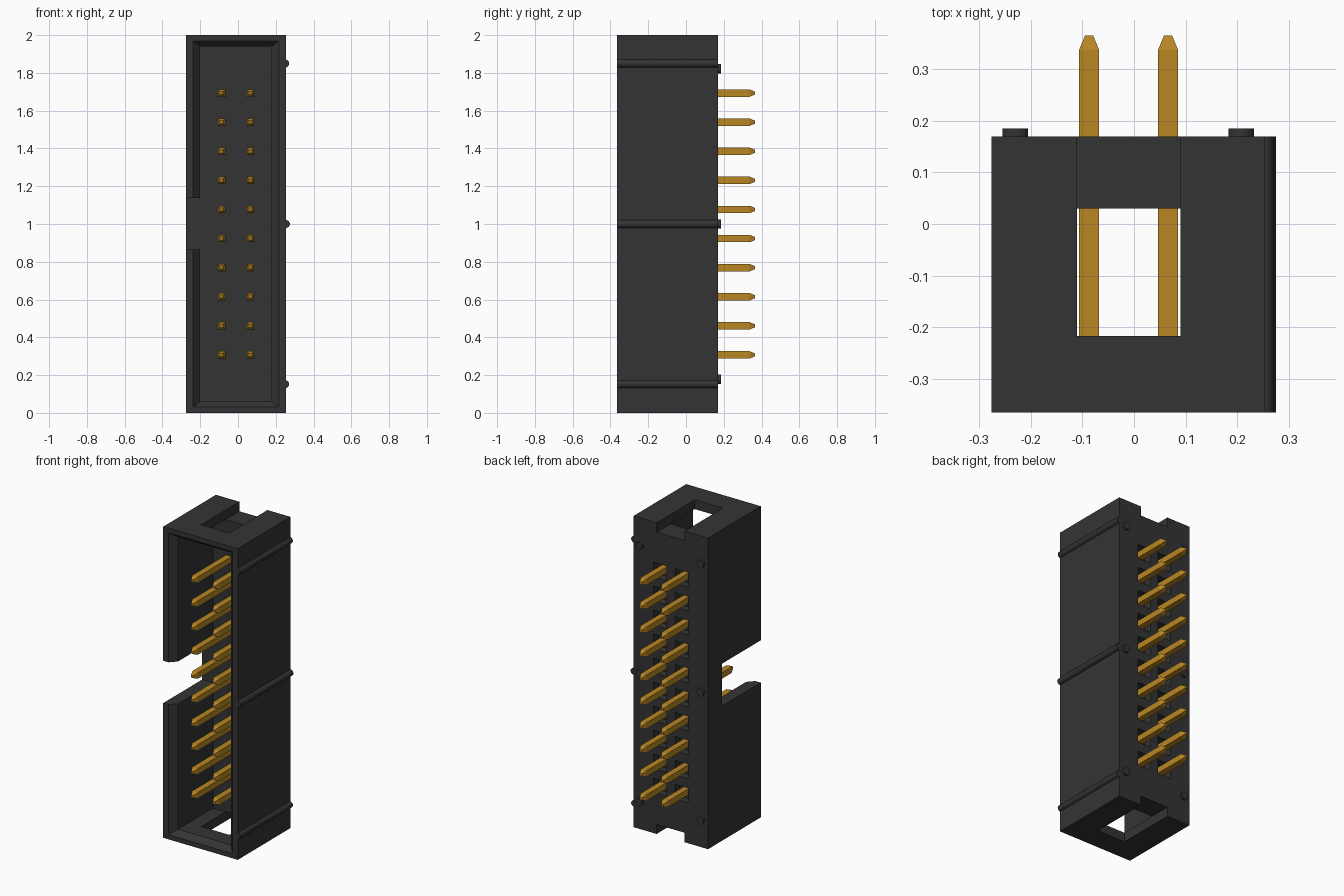
import bpy, bmesh, math
from mathutils import Matrix

if "Cube" in bpy.data.objects:
    bpy.data.objects.remove(bpy.data.objects["Cube"], do_unlink=True)


def material(name, rgb, rough):
    m = bpy.data.materials.new(name)
    m.use_nodes = True
    m.diffuse_color = (*rgb, 1)
    bsdf = m.node_tree.nodes["Principled BSDF"]
    bsdf.inputs["Base Color"].default_value = (*rgb, 1)
    bsdf.inputs["Roughness"].default_value = rough
    return m


BLACK = material("black plastic", (0.034, 0.034, 0.034), 0.6)
GOLD = material("gold metal", (0.48, 0.24, 0.017), 0.5)


def finish(name, bm, mat):
    bmesh.ops.recalc_face_normals(bm, faces=bm.faces)
    mesh = bpy.data.meshes.new(name)
    bm.to_mesh(mesh)
    bm.free()
    mesh.materials.append(mat)
    ob = bpy.data.objects.new(name, mesh)
    bpy.context.collection.objects.link(ob)
    return ob


def loft(bm, rings):
    """Join rectangles (y, x0, x1, z0, z1) along y into a closed solid."""
    loops = [[bm.verts.new(p) for p in ((x0, y, z0), (x1, y, z0), (x1, y, z1), (x0, y, z1))]
             for y, x0, x1, z0, z1 in rings]
    bm.faces.new(loops[0])
    bm.faces.new(loops[-1])
    for a, b in zip(loops, loops[1:]):
        for i in range(4):
            j = (i + 1) % 4
            bm.faces.new((a[i], a[j], b[j], b[i]))


def box(bm, x0, x1, y0, y1, z0, z1):
    loft(bm, [(y0, x0, x1, z0, z1), (y1, x0, x1, z0, z1)])


def cut(target, bm):
    """Subtract a bmesh solid from the target."""
    cutter = finish("cutter", bm, BLACK)
    cutter.hide_render = True
    mod = target.modifiers.new("cut", "BOOLEAN")
    mod.operation = "DIFFERENCE"
    mod.solver = "EXACT"
    mod.object = cutter
    bpy.context.view_layer.objects.active = target
    bpy.ops.object.modifier_apply(modifier=mod.name)
    bpy.data.objects.remove(cutter, do_unlink=True)


def rod(name, x, z, y0, y1, radius):
    """Cylinder lying along y."""
    bm = bmesh.new()
    bmesh.ops.create_cone(bm, cap_ends=True, segments=24, radius1=radius, radius2=radius,
                          depth=y1 - y0,
                          matrix=Matrix.Translation((x, (y0 + y1) / 2, z))
                          @ Matrix.Rotation(math.pi / 2, 4, "X"))
    ob = finish(name, bm, BLACK)
    bpy.ops.object.select_all(action="DESELECT")
    ob.select_set(True)
    bpy.context.view_layer.objects.active = ob
    bpy.ops.object.shade_smooth_by_angle(angle=math.radians(35))
    return ob


FRONT, BACK, FLOOR = -0.365, 0.17, 0.03
LEFT, RIGHT = -0.276, 0.254
COLUMNS = (-0.087, 0.066)
ROWS = [1.0 + (i - 4.5) * 0.154 for i in range(10)]

# Shroud: solid block
bm = bmesh.new()
box(bm, LEFT, RIGHT, FRONT, BACK, 0, 2)
housing = finish("housing", bm, BLACK)

# Cavity with a bevelled mouth
bm = bmesh.new()
loft(bm, [(FRONT - 0.04, -0.276, 0.254, -0.01, 2.01),
          (FRONT, -0.238, 0.216, 0.03, 1.97),
          (FRONT + 0.04, -0.2, 0.178, 0.06, 1.94),
          (FLOOR, -0.2, 0.178, 0.06, 1.94)])
cut(housing, bm)

# Windows in both end walls, running out through the back as notches
for z0, z1 in ((1.939, 2.1), (-0.1, 0.061)):
    bm = bmesh.new()
    box(bm, -0.11, 0.09, -0.217, BACK + 0.1, z0, z1)
    cut(housing, bm)

# Keying slot in one long wall
bm = bmesh.new()
box(bm, LEFT - 0.1, -0.199, FRONT - 0.1, FLOOR + 0.001, 0.866, 1.138)
cut(housing, bm)

# Square pockets round the pins on the back
bm = bmesh.new()
for x in COLUMNS:
    for z in ROWS:
        box(bm, x - 0.047, x + 0.047, BACK - 0.05, BACK + 0.05, z - 0.047, z + 0.047)
cut(housing, bm)

# Pins: one shared mesh with tapered tips
W, T = 0.0195, 0.008
bm = bmesh.new()
loft(bm, [(y, -h, h, -h, h) for y, h in ((-0.34, T), (-0.312, W), (0.337, W), (0.365, T))])
pin = finish("pin", bm, GOLD)
for x in COLUMNS:
    for z in ROWS:
        ob = pin if (x, z) == (COLUMNS[0], ROWS[0]) else bpy.data.objects.new("pin", pin.data)
        ob.location = (x, 0, z)
        if ob is not pin:
            bpy.context.collection.objects.link(ob)

# Rounded ribs along the other long wall
for x, z in ((0.25, 0.152), (0.254, 1.0), (0.25, 1.85)):
    rod("side_rib", x, z, FRONT, BACK, 0.021)

# Stand-off pegs on the back
for x in (-0.23, 0.208):
    for z in (0.177, 1.0, 1.823):
        rod("standoff_peg", x, z, BACK - 0.02, BACK + 0.015, 0.025)
